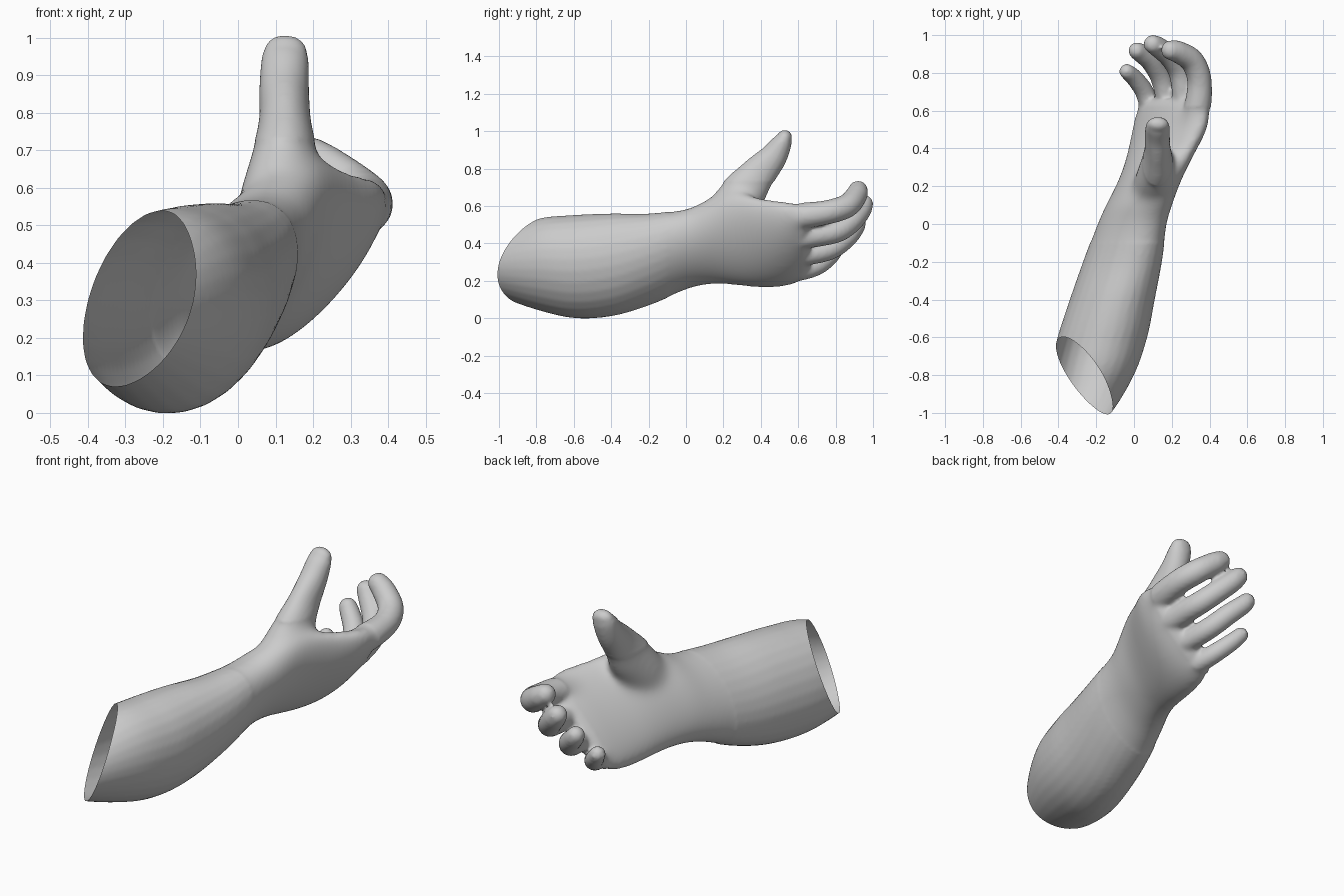
import bpy, bmesh
from math import sin, cos, asin, pi, tau
from mathutils import Vector

if "Cube" in bpy.data.objects:
    bpy.data.objects.remove(bpy.data.objects["Cube"])

SIDES = 28


def resample(rows, steps=6):
    """Catmull-Rom interpolation of equal-length number rows."""
    rows = [Vector(r) for r in rows]
    ext = [2 * rows[0] - rows[1]] + rows + [2 * rows[-1] - rows[-2]]
    out = []
    for i in range(1, len(ext) - 2):
        a, b, c, d = ext[i - 1:i + 3]
        for k in range(steps):
            t = k / steps
            out.append(0.5 * (2 * b + (c - a) * t + (2 * a - 5 * b + 4 * c - d) * t * t
                              + (3 * b - a - 3 * c + d) * t ** 3))
    return out + [rows[-1]]


def loft(bm, rings):
    """Closed skin through a list of rings."""
    vs = [[bm.verts.new(p) for p in ring] for ring in rings]
    for r0, r1 in zip(vs, vs[1:]):
        for i in range(SIDES):
            j = (i + 1) % SIDES
            bm.faces.new((r0[i], r0[j], r1[j], r1[i]))
    bm.faces.new(vs[0][::-1])
    bm.faces.new(vs[-1])


def digit(bm, points, axis):
    """Domed tube; points are (x, y, z, radius[, radius along axis])."""
    pts = [(p.to_3d(), p[3], p[len(p) - 1]) for p in (q for q in resample_any(points))]
    tip, r, s = pts[-1]
    d = (tip - pts[-2][0]).normalized()
    for k in (1, 2, 3, 4):
        a = k * pi / 8.3
        pts.append((tip + d * r * sin(a), r * cos(a), s * cos(a)))
    rings = []
    for i, (p, r, s) in enumerate(pts):
        t = (pts[min(i + 1, len(pts) - 1)][0] - pts[max(i - 1, 0)][0]).normalized()
        u = t.cross(axis).normalized()
        v = t.cross(u)
        rings.append([p + r * u * cos(tau * k / SIDES) + s * v * sin(tau * k / SIDES)
                      for k in range(SIDES)])
    loft(bm, rings)


def resample_any(points):
    """Keep number rows as tuples with a 3D helper."""
    class Row(tuple):
        def to_3d(self):
            return Vector(self[:3])
    return [Row(v) for v in resample(points)]


bm = bmesh.new()

# forearm and palm: y, left, right, bottom, top, slant of the oval, hollow of the palm
sections = [
    (-1.12, -.48, -.24, .16, .36, .12, 0), (-1.0, -.47, -.12, .115, .44, .12, 0),
    (-.8, -.45, .00, .045, .53, .12, 0), (-.6, -.405, .07, .0, .552, .14, 0),
    (-.4, -.34, .11, .01, .56, .2, 0), (-.2, -.27, .148, .067, .56, .32, 0),
    (0, -.195, .175, .15, .585, .44, 0), (.1, -.15, .205, .175, .63, .48, 0),
    (.2, -.105, .24, .178, .68, .54, .02), (.3, -.07, .285, .168, .685, .58, .04),
    (.4, -.045, .338, .16, .66, .63, .055), (.5, -.025, .388, .163, .645, .69, .06),
    (.58, -.005, .402, .178, .624, .76, .05), (.63, .02, .385, .21, .59, .8, .04),
    (.66, .06, .35, .25, .55, .84, .03),
]
rings = []
for y, x0, x1, z0, z1, slant, hollow in resample_any(sections):
    phase, ring = asin(slant), []
    for k in range(SIDES):
        a, b = cos(tau * k / SIDES), sin(tau * k / SIDES + phase)
        h = 0.7 * hollow * max(0, b - a)
        ring.append(Vector(((x0 + x1 + (x1 - x0) * a) / 2 + h, y,
                            (z0 + z1 + (z1 - z0) * b) / 2 - h)))
    rings.append(ring)
loft(bm, rings)

# thumb, narrower from side to side
digit(bm, [(.05, .08, .40, .07, .07), (.095, .20, .54, .115, .10), (.122, .31, .67, .122, .09),
           (.125, .39, .775, .096, .07), (.123, .465, .86, .075, .067), (.125, .512, .935, .055, .064),
           (.128, .528, .968, .04, .058)], Vector((1, 0, 0)))

# index, middle, ring and little finger
fingers = [
    [(.24, .45, .51, .045), (.325, .58, .54, .07), (.347, .75, .565, .065), (.31, .86, .60, .064),
     (.235, .91, .655, .059), (.195, .92, .683, .053)],
    [(.19, .45, .42, .045), (.26, .58, .43, .064), (.262, .70, .443, .062), (.24, .81, .465, .06),
     (.19, .885, .515, .058), (.13, .935, .575, .055), (.10, .952, .61, .05)],
    [(.13, .45, .34, .045), (.175, .58, .335, .056), (.168, .68, .345, .057), (.14, .78, .372, .056),
     (.09, .86, .43, .054), (.035, .905, .485, .05), (.015, .917, .51, .046)],
    [(.07, .45, .26, .045), (.10, .55, .25, .05), (.08, .63, .257, .052), (.05, .71, .284, .05),
     (-.0, .775, .335, .046), (-.038, .808, .38, .041)],
]
for f in fingers:
    digit(bm, f, Vector((.6, 0, .8)))

bmesh.ops.recalc_face_normals(bm, faces=bm.faces)
mesh = bpy.data.meshes.new("forearm_and_hand")
bm.to_mesh(mesh)
bm.free()
arm = bpy.data.objects.new("forearm_and_hand", mesh)
bpy.context.collection.objects.link(arm)

# fuse the parts into one skin and soften the joins
fuse = arm.modifiers.new("fuse", 'REMESH')
fuse.mode = 'VOXEL'
fuse.voxel_size = 0.011
soft = arm.modifiers.new("soften", 'SMOOTH')
soft.factor = 0.5
soft.iterations = 8
fused = bpy.data.meshes.new_from_object(arm.evaluated_get(bpy.context.evaluated_depsgraph_get()))
arm.modifiers.clear()

bm = bmesh.new()
bm.from_mesh(fused)
# extra blending where the thumb and knuckles grow out of the palm
palm = [v for v in bm.verts if -.1 < v.co.y < .62 and v.co.z < .73]
for _ in range(45):
    bmesh.ops.smooth_vert(bm, verts=palm, factor=0.5, use_axis_x=True, use_axis_y=True, use_axis_z=True)
# slanted open end of the forearm
bmesh.ops.bisect_plane(bm, geom=bm.verts[:] + bm.edges[:] + bm.faces[:], dist=1e-5,
                       plane_co=(0, -1.345, 0), plane_no=(1.4, 1, -.6), clear_inner=True)
for f in bm.faces:
    f.smooth = True
bm.to_mesh(fused)
bm.free()
arm.data = fused
fused.name = "forearm_and_hand"
